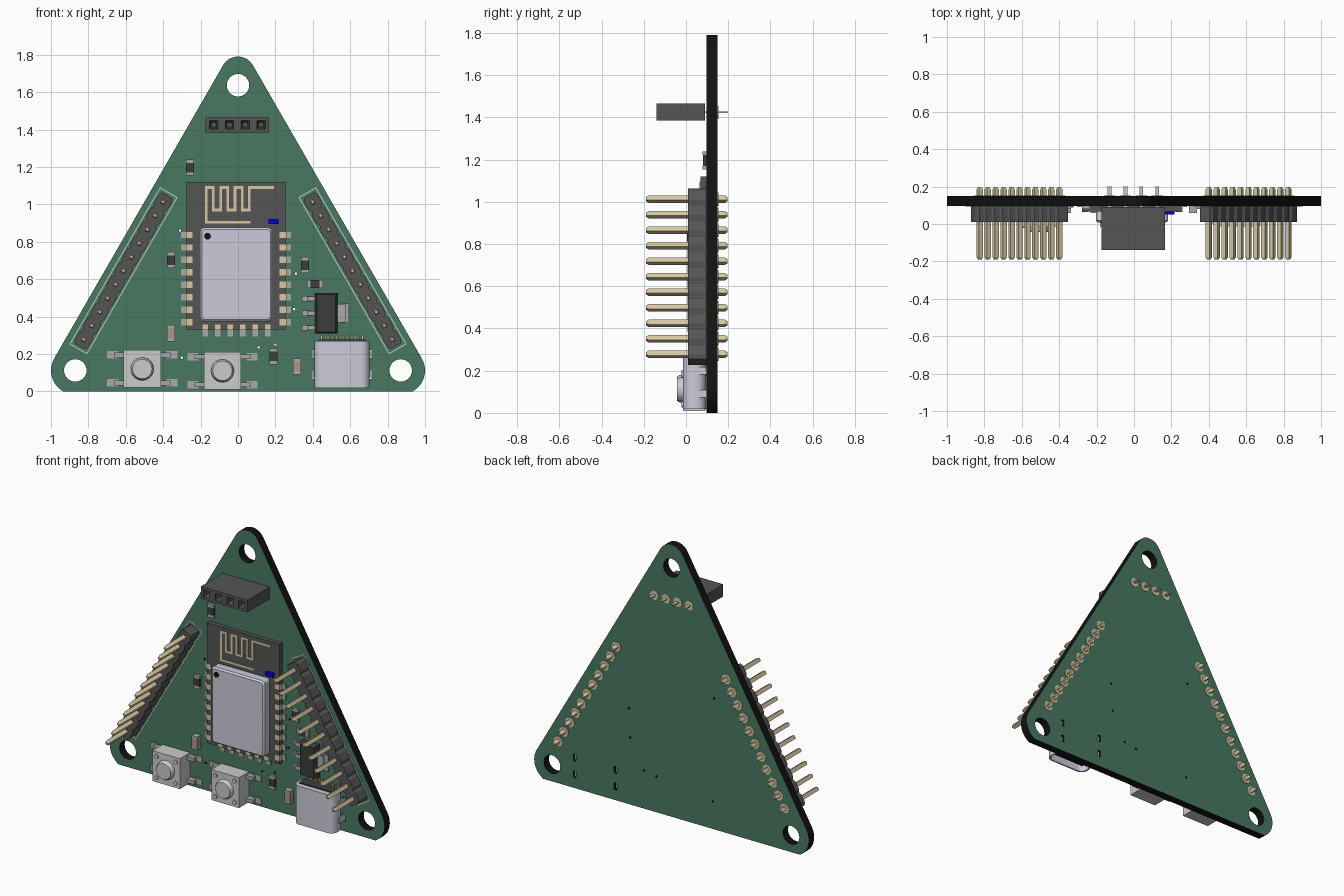
import bpy, bmesh
from math import sin, cos, pi, radians, sqrt

if "Cube" in bpy.data.objects:
    bpy.data.objects.remove(bpy.data.objects["Cube"])

F, B = 0.096, 0.15          # board front and back faces (y)


def mat(name, r, g, b):
    m = bpy.data.materials.new(name)
    m.diffuse_color = (r, g, b, 1)
    m.use_nodes = True
    m.node_tree.nodes["Principled BSDF"].inputs["Base Color"].default_value = m.diffuse_color
    return m


GREEN = mat("board_green", 0.065, 0.19, 0.12)
BLACK = mat("black", 0.006, 0.006, 0.006)
DARK = mat("dark_plastic", 0.09, 0.09, 0.09)
CHIP = mat("chip_grey", 0.045, 0.045, 0.045)
METAL = mat("shield_metal", 0.6, 0.6, 0.7)
GOLD = mat("pin_gold", 0.68, 0.58, 0.36)
TIN = mat("tin", 0.4, 0.4, 0.4)
CAPC = mat("capacitor_tan", 0.42, 0.3, 0.22)
BLUE = mat("led_blue", 0.0, 0.0, 0.7)
SILK = mat("print_white", 0.5, 0.55, 0.5)


def arc(cx, cz, r, a0, a1, n):
    return [(cx + r * cos(radians(a0 + (a1 - a0) * i / n)),
             cz + r * sin(radians(a0 + (a1 - a0) * i / n))) for i in range(n + 1)]


def circ(cx, cz, r, n=24):
    return arc(cx, cz, r, 0, 360, n)[:-1]


def rrect(cx, cz, w, h, r, n=4):
    pts = []
    for k, (sx, sz) in enumerate([(1, 1), (-1, 1), (-1, -1), (1, -1)]):
        pts += arc(cx + sx * (w / 2 - r), cz + sz * (h / 2 - r), r, 90 * k, 90 * k + 90, n)
    return pts


def rect(cx, cz, w, h, a=0):
    c, s = cos(a), sin(a)
    return [(cx + c * x - s * z, cz + s * x + c * z)
            for x, z in ((w / 2, h / 2), (-w / 2, h / 2), (-w / 2, -h / 2), (w / 2, -h / 2))]


def loft(bm, rings):
    """Skin a list of equal-length 3D loops and cap both ends."""
    vs = [[bm.verts.new(p) for p in r] for r in rings]
    n = len(vs[0])
    for a, b in zip(vs, vs[1:]):
        for i in range(n):
            bm.faces.new((a[i], a[(i + 1) % n], b[(i + 1) % n], b[i]))
    bm.faces.new(vs[0])
    bm.faces.new(vs[-1])


def part(name, material, solids, smooth=False):
    """Each solid is a list of (y, outline in x/z) sections."""
    bm = bmesh.new()
    for s in solids:
        loft(bm, [[(x, y, z) for x, z in pts] for y, pts in s])
    return finish(name, material, bm, smooth)


def finish(name, material, bm, smooth=False):
    bmesh.ops.recalc_face_normals(bm, faces=bm.faces)
    me = bpy.data.meshes.new(name)
    bm.to_mesh(me)
    bm.free()
    ob = bpy.data.objects.new(name, me)
    bpy.context.collection.objects.link(ob)
    if material:
        me.materials.append(material)
    if smooth:
        bpy.ops.object.select_all(action='DESELECT')
        ob.select_set(True)
        bpy.context.view_layer.objects.active = ob
        bpy.ops.object.shade_smooth_by_angle(angle=radians(35))
    return ob


def slab(pts, y0, y1):
    return [(y0, pts), (y1, pts)]


# board: rounded triangle with mounting holes, shell slots and vias
left = arc(-0.872, 0.112, 0.128, 150, 241, 12)
outline = arc(0, 1.698, 0.092, 30, 150, 16) + left + [(-x, z) for x, z in reversed(left)]
loops = [outline, circ(0, 1.637, 0.06, 32), circ(-0.87, 0.112, 0.06, 32), circ(0.87, 0.112, 0.06, 32)]
loops += [rect(0.556 + s * 0.148, z, 0.02, 0.045) for s in (-1, 1) for z in (0.09, 0.2)]
loops += [circ(x, z, 0.007, 8) for x, z in
          ((-0.31, 0.86), (-0.3, 0.18), (0.11, 0.235), (0.3, 0.44), (0.31, 0.63), (0.2, 0.25))]
cu = bpy.data.curves.new("outline", 'CURVE')
cu.dimensions, cu.fill_mode, cu.extrude = '2D', 'BOTH', (B - F) / 2
for pts in loops:
    sp = cu.splines.new('POLY')
    sp.points.add(len(pts) - 1)
    sp.use_cyclic_u = True
    for p, (x, z) in zip(sp.points, pts):
        p.co = (x, z, 0, 1)
tmp = bpy.data.objects.new("outline", cu)
bpy.context.collection.objects.link(tmp)
bpy.context.view_layer.update()
me = bpy.data.meshes.new_from_object(tmp.evaluated_get(bpy.context.evaluated_depsgraph_get()))
bpy.data.objects.remove(tmp)
bm = bmesh.new()
bm.from_mesh(me)
for v in bm.verts:
    v.co = (v.co.x, (F + B) / 2 - v.co.z, v.co.y)
bmesh.ops.remove_doubles(bm, verts=bm.verts, dist=1e-5)
board = finish("circuit_board", None, bm)
board.data.materials.clear()
board.data.materials.append(GREEN)
board.data.materials.append(BLACK)
for f in board.data.polygons:
    f.material_index = 0 if abs(f.normal.y) > 0.7 else 1

# slanted pin headers, one along each side
P, N = 0.0849, 11
for side, s in (("left", -1), ("right", 1)):
    a = radians(60 if s < 0 else 120)
    cx, cz = s * 0.612, 0.645

    def at(u, v):
        return (cx + u * cos(a) - v * sin(a), cz + u * sin(a) + v * cos(a))
    us = [(i - (N - 1) / 2) * P for i in range(N)]
    top = [(u + d, w) for u in us for d, w in ((-P / 2 + .001, .03), (-.025, .041), (.025, .041), (P / 2 - .001, .03))]
    prof = [at(u, v) for u, v in top] + [at(u, -v) for u, v in reversed(top)]
    part(side + "_header_housing", DARK, [slab(prof, 0.01, F)])
    pins, pads = [], []
    for u in us:
        x, z = at(u, 0)
        pins.append([(y, rect(x, z, w, w, a)) for y, w in
                     ((-0.19, .014), (-0.178, .025), (0.185, .025), (0.197, .014))])
        pads.append(slab(circ(x, z, 0.032, 16), B - .002, B + .003))
    part(side + "_header_pins", GOLD, pins)
    part(side + "_header_pads", GOLD, pads)
    L = N * P + 0.03
    part(side + "_header_border", SILK,
         [slab(rect(*at(0, v), L, .006, a), F - .002, F - .0 - .004) for v in (-.052, .052)] +
         [slab(rect(*at(u, 0), .006, .11, a), F - .002, F - .004) for u in (-L / 2, L / 2)])

# four-way socket near the apex: blocks with recessed square openings
sx = [-0.003 + (i - 1.5) * P for i in range(4)]
part("top_socket", DARK, [[(0.09, rect(x, 1.425, P, .08)), (-0.14, rect(x, 1.425, P, .08)),
     (-0.14, rect(x, 1.425, .045, .045)), (-0.06, rect(x, 1.425, .025, .025))] for x in sx])
part("top_socket_pins", GOLD, [slab(rect(x, 1.425, .02, .008), 0.08, 0.2) for x in sx])
part("top_socket_pads", GOLD, [slab(circ(x, 1.425, .03, 16), B - .002, B + .003) for x in sx])

# wireless module: base, shield can, antenna, solder pads
part("module_base", DARK, [slab(rect(-0.01, 0.725, 0.53, 0.79), 0.068, F)])
part("module_shield", METAL, [[(0.07, rrect(-0.01, .625, .385, .5, .02)), (0.018, rrect(-0.01, .625, .385, .5, .02)),
                               (0.008, rrect(-0.01, .625, .365, .48, .015))]], True)
part("module_corner_dot", BLACK, [slab(circ(-0.163, 0.83, 0.018, 16), 0.005, 0.012)])
part("module_led", BLUE, [slab(rect(0.19, 0.908, 0.055, 0.026), 0.05, 0.07)])
xs = [-0.17 + i * 0.0385 for i in range(7)]
path = [(xs[0], 0.905)]
for i, x in enumerate(xs):
    path += [(x, 1.09), (x, 0.97)] if i % 2 else [(x, 0.97), (x, 1.09)]
path = path[:-2] + [(xs[6], 0.97), (xs[6], 1.09), (0.185, 1.09)]
trace = []
for (x0, z0), (x1, z1) in list(zip(path, path[1:])) + [((xs[0], .905), (0.06, .905))]:
    if abs(x1 - x0) + abs(z1 - z0) > 1e-4:
        trace.append(slab(rect((x0 + x1) / 2, (z0 + z1) / 2, abs(x1 - x0) + .014, abs(z1 - z0) + .014), .064, .07))
part("module_antenna", GOLD, trace)
rows = [0.37 + i * 0.0666 for i in range(8)]
cols = [-0.175 + i * 0.067 for i in range(6)]
part("module_edge_pads", GOLD,
     [slab(rect(-0.01 + s * 0.25, z, 0.036, 0.034), .065, F) for s in (-1, 1) for z in rows] +
     [slab(rect(x, 0.343, .03, .03), .065, F) for x in cols])
part("module_solder_pads", TIN,
     [slab(rect(-0.01 + s * 0.277, z, 0.035, 0.034), F - .006, F + .002) for s in (-1, 1) for z in rows] +
     [slab(rect(x, 0.312, .03, .035), F - .006, F + .002) for x in cols])

# small two-terminal parts: x, z, upright, is capacitor
for i, (x, z, up, cap) in enumerate([(-.257, 1.196, 1, 0), (-.358, .702, 1, 0), (.358, .675, 1, 0),
                                     (.412, .574, 0, 0), (.19, .187, 1, 0), (-.358, .311, 1, 1), (.316, .134, 1, 1)]):
    a = pi / 2 if up else 0
    y = 0.06 if cap else 0.08
    name = ("capacitor_" if cap else "resistor_") + str(i)
    part(name, CAPC if cap else CHIP, [slab(rect(x, z, .05, .042, a), y, F)])
    part(name + "_ends", TIN, [slab(rect(x + cos(a) * d, z + sin(a) * d, .018, .044, a), y - .001, F) for d in (-.034, .034)])

# voltage regulator
part("regulator_body", CHIP, [[(F - .004, rect(.472, .418, .118, .217)), (.065, rect(.472, .418, .118, .217)),
                               (.04, rect(.472, .418, .1, .2))]])
part("regulator_legs", TIN,
     [slab(rect(.395, z, .05, .026), .066, .074) for z in (.34, .418, .495)] +
     [slab(rect(.367, z, .05, .028), .084, F) for z in (.34, .418, .495)] +
     [slab(rect(.55, .418, .05, .1), .066, .074), slab(rect(.572, .418, .045, .105), .084, F)])

# push buttons
for name, x, z in (("reset_button", -.512, .12), ("flash_button", -.083, .11)):
    part(name + "_body", None, [slab(rect(x, z, .2, .2), -.015, .09)])
    part(name + "_plunger", None, [[(-.01, circ(x, z, .062)), (-.03, circ(x, z, .06)), (-.043, circ(x, z, .052))]] +
         [slab(circ(x + sx_ * .07, z + sz_ * .07, .014, 12), -.022, -.01) for sx_ in (-1, 1) for sz_ in (-1, 1)], True)
    part(name + "_legs", TIN,
         [slab(rect(x + s * .12, z + t * .075, .06, .025), .06, F) for s in (-1, 1) for t in (-1, 1)] +
         [slab(rect(x + s * .158, z + t * .075, .06, .04), .088, F) for s in (-1, 1) for t in (-1, 1)])

# charging port: hollow rounded shell opening downward, with tongue
bm = bmesh.new()
UX, UY = 0.556, 0.04


def ring(w, h, r, z):
    return [(x, y, z) for x, y in rrect(UX, UY, w, h, r, 6)]


loft(bm, [ring(.295, .108, .045, .27), ring(.295, .108, .045, .018),
          ring(.275, .088, .036, .018), ring(.275, .088, .036, .2)])
finish("port_shell", METAL, bm, True)
part("port_tongue", BLACK, [slab(rect(UX, .12, .22, .16), UY - .012, UY + .012)])
part("port_tabs", METAL, [slab(rect(UX + s * .148, z, .01, .036), .04, .14) for s in (-1, 1) for z in (.09, .2)])
part("port_rear_block", CHIP, [slab(rect(UX, .262, .25, .03), .02, F)])
part("port_contacts", GOLD, [slab(rect(UX - .11 + i * .02, .285, .009, .03), .085, F) for i in range(12)])
